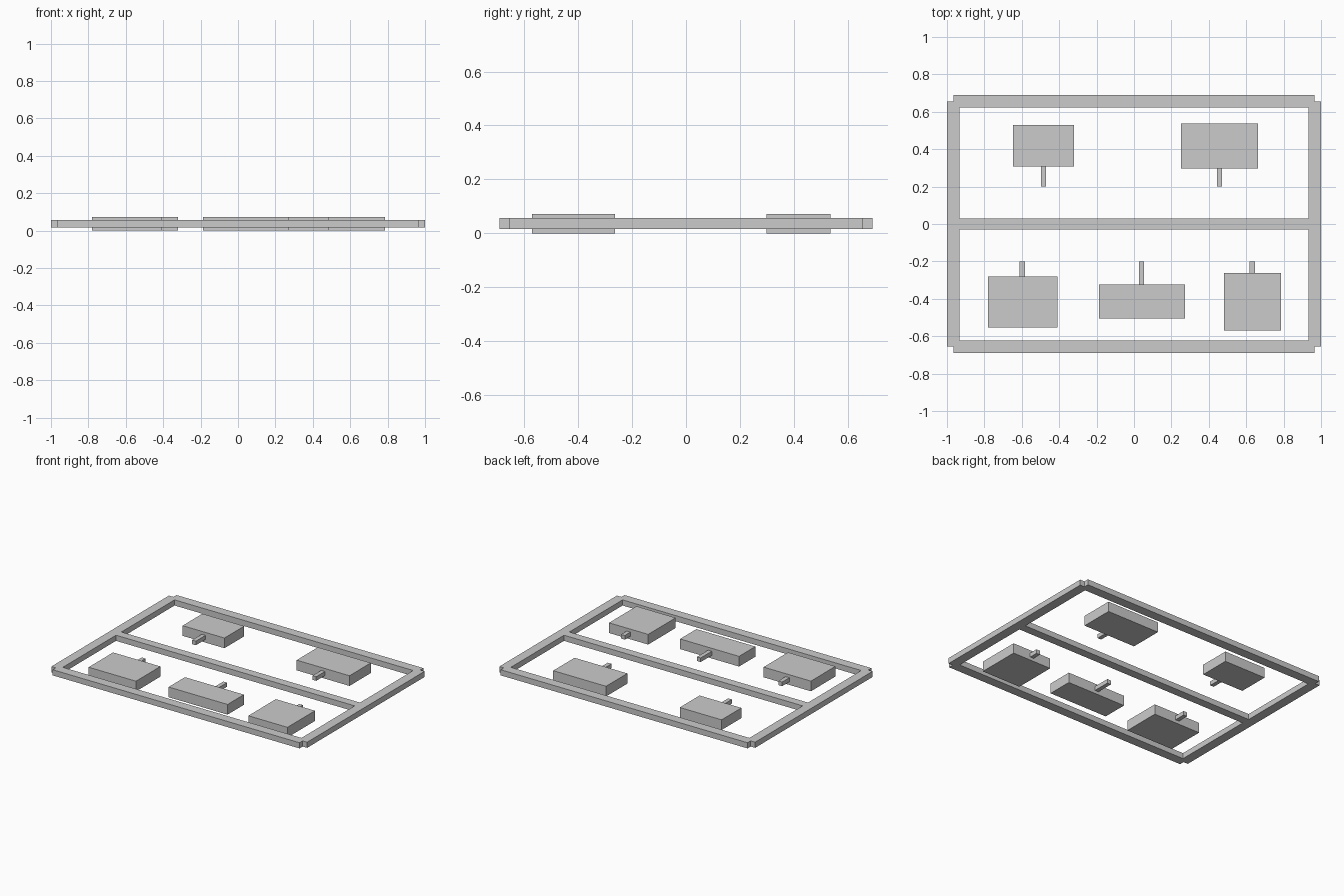
import bpy

if "Cube" in bpy.data.objects:
    bpy.data.objects.remove(bpy.data.objects["Cube"])

FRAME_Z = (0.017, 0.057)
PANEL_Z = (0.0, 0.072)
TAB_Z = (0.022, 0.051)


def box(name, x, y, z):
    """Axis-aligned box from min/max pairs."""
    bpy.ops.mesh.primitive_cube_add(size=1, location=[sum(r) / 2 for r in (x, y, z)])
    ob = bpy.context.object
    ob.name = name
    ob.scale = [r[1] - r[0] for r in (x, y, z)]
    bpy.ops.object.transform_apply(location=False, rotation=False, scale=True)
    return ob


# Outer frame: long rails and side rails leave small notches at the corners
box("back_rail", (-0.965, 0.965), (0.624, 0.691), FRAME_Z)
box("front_rail", (-0.965, 0.965), (-0.691, -0.624), FRAME_Z)
box("left_rail", (-1, -0.933), (-0.656, 0.656), FRAME_Z)
box("right_rail", (0.933, 1), (-0.656, 0.656), FRAME_Z)

# Centre runner between the side rails
box("centre_runner", (-0.965, 0.965), (-0.03, 0.03), FRAME_Z)

# Part blocks, each with a thin tab pointing towards the runner
blocks = [
    ("back_left", (-0.648, -0.321), (0.307, 0.528), -0.484),
    ("back_right", (0.25, 0.663), (0.298, 0.536), 0.457),
    ("front_left", (-0.78, -0.41), (-0.554, -0.281), -0.597),
    ("front_middle", (-0.188, 0.273), (-0.506, -0.324), 0.04),
    ("front_right", (0.48, 0.786), (-0.57, -0.263), 0.633),
]
for name, x, y, tab_x in blocks:
    box(name + "_block", x, y, PANEL_Z)
    tab_y = (0.2, y[0] + 0.01) if y[0] > 0 else (y[1] - 0.01, -0.2)
    box(name + "_tab", (tab_x - 0.0145, tab_x + 0.0145), tab_y, TAB_Z)
